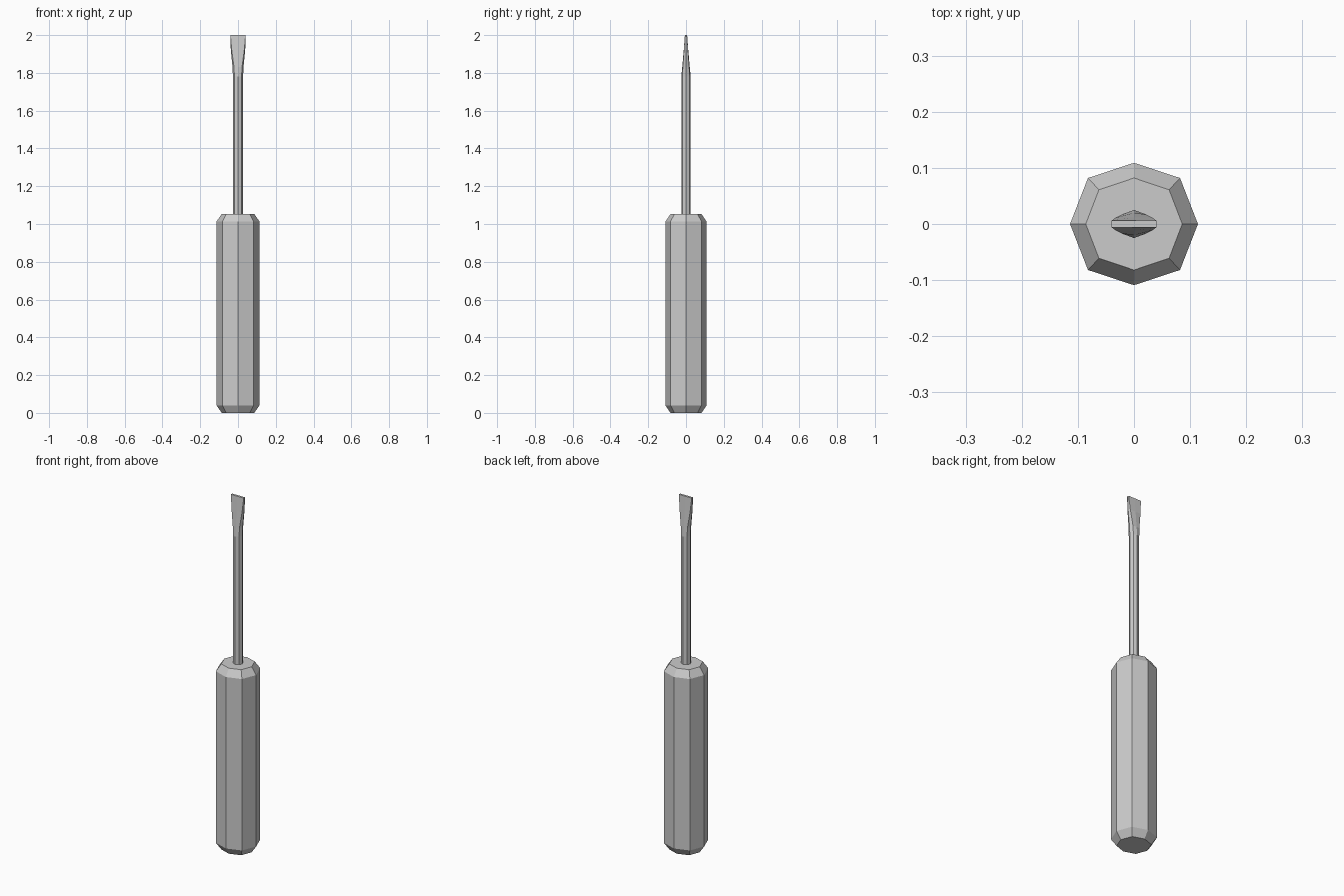
import bpy, bmesh
from math import sin, cos, pi

if "Cube" in bpy.data.objects:
    bpy.data.objects.remove(bpy.data.objects["Cube"])


def loft(name, rings):
    """Skin a stack of eight-sided rings and cap both ends."""
    bm = bmesh.new()
    loops = [[bm.verts.new(p) for p in ring] for ring in rings]
    for a, b in zip(loops, loops[1:]):
        for i in range(8):
            j = (i + 1) % 8
            bm.faces.new((a[i], a[j], b[j], b[i]))
    bm.faces.new(loops[0][::-1])
    bm.faces.new(loops[-1])
    bmesh.ops.recalc_face_normals(bm, faces=bm.faces)
    mesh = bpy.data.meshes.new(name)
    bm.to_mesh(mesh)
    bm.free()
    obj = bpy.data.objects.new(name, mesh)
    bpy.context.collection.objects.link(obj)
    return obj


def octagon(z, rx, ry, diag):
    """Ring with corners on the axes and on the diagonals."""
    ring = []
    for i in range(8):
        a = i * pi / 4
        if i % 2:
            ring.append((diag[0] * (1 if cos(a) > 0 else -1),
                         diag[1] * (1 if sin(a) > 0 else -1), z))
        else:
            ring.append((rx * cos(a), ry * sin(a), z))
    return ring


# Grip: octagonal prism with bevelled ends
wide = (0.114, 0.109, (0.082, 0.082))
narrow = (0.086, 0.082, (0.0625, 0.061))
loft("handle", [octagon(0, *narrow), octagon(0.04, *wide),
                octagon(1.013, *wide), octagon(1.053, *narrow)])

# Shaft, flaring and flattening into the flat blade
shaft = (0.027, 0.025, (0.019, 0.018))
loft("shaft_and_blade", [
    octagon(1.03, *shaft),
    octagon(1.78, *shaft),
    octagon(1.83, 0.029, 0.020, (0.021, 0.017)),
    octagon(1.92, 0.038, 0.012, (0.033, 0.011)),
    octagon(2.0, 0.041, 0.006, (0.040, 0.006)),
])
